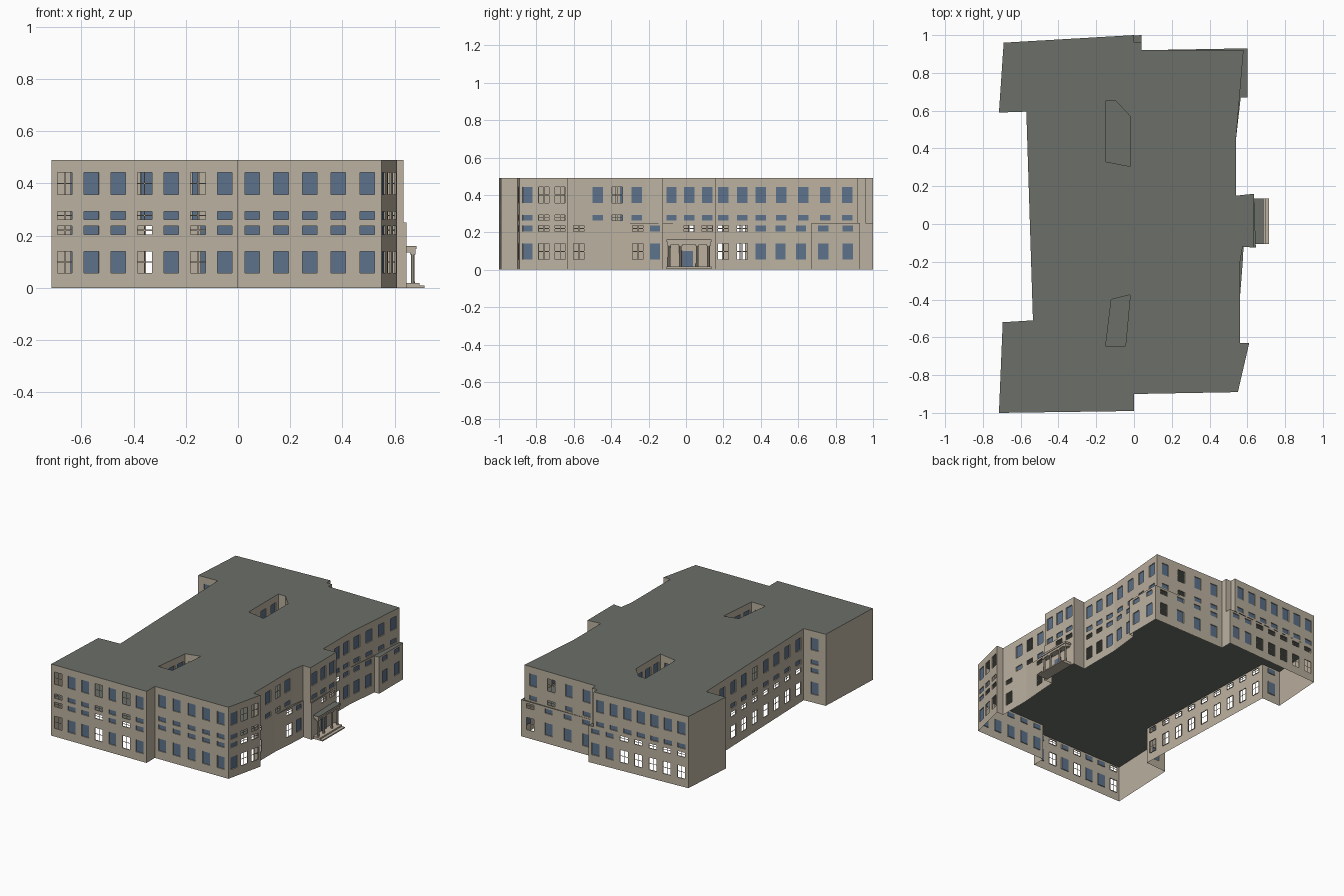
import bpy, bmesh
from mathutils import Vector

if "Cube" in bpy.data.objects:
    bpy.data.objects.remove(bpy.data.objects["Cube"], do_unlink=True)


def material(name, rgb):
    m = bpy.data.materials.new(name)
    m.use_nodes = True
    m.diffuse_color = (*rgb, 1)
    m.node_tree.nodes["Principled BSDF"].inputs["Base Color"].default_value = (*rgb, 1)
    return m


MATS = [material("beige_wall", (0.50, 0.44, 0.35)),
        material("grey_roof", (0.15, 0.16, 0.14)),
        material("blue_glass", (0.11, 0.17, 0.26))]
WALL, ROOF, GLASS = range(3)
MID, TOP = 0.25, 0.49
SMALL, BIG = 0, 1
LOW_ROWS = [(0.056, 0.14, BIG), (0.205, 0.236, SMALL)]
HIGH_ROWS = [(0.262, 0.293, SMALL), (0.358, 0.442, BIG)]
HALF, RECESS, BAR = 0.028, 0.006, 0.002


def finish(bm, name):
    bmesh.ops.remove_doubles(bm, verts=bm.verts, dist=0.0001)
    me = bpy.data.meshes.new(name)
    bm.to_mesh(me)
    bm.free()
    for m in MATS:
        me.materials.append(m)
    ob = bpy.data.objects.new(name, me)
    bpy.context.collection.objects.link(ob)
    return ob


# One straight wall; pattern letters: g glazed, o open, t small open only, - blank
def wall(bm, p, q, z0, z1, rows, pattern):
    p, q = Vector(p), Vector(q)
    length = (q - p).length
    along = (q - p) / length
    inward = Vector((-along.y, along.x))

    def quad(corners, mat):
        verts = []
        for u, z, d in corners:
            xy = p + along * u + inward * d
            verts.append(bm.verts.new((xy.x, xy.y, z)))
        bm.faces.new(verts).material_index = mat

    def flat(u0, u1, a, b, mat=WALL, d=0):
        quad([(u0, a, d), (u1, a, d), (u1, b, d), (u0, b, d)], mat)

    def window(u0, u1, a, b, kind):
        ring = [(u0, a), (u1, a), (u1, b), (u0, b)]
        for i, s in enumerate(ring):
            e = ring[(i + 1) % 4]
            quad([(*s, 0), (*e, 0), (*e, RECESS), (*s, RECESS)], WALL)
        if kind == "g":
            flat(u0, u1, a, b, GLASS, RECESS)
        else:
            c, m = (u0 + u1) / 2, (a + b) / 2
            flat(c - BAR, c + BAR, a, b, WALL, RECESS)
            flat(u0, u1, m - BAR, m + BAR, WALL, RECESS)

    start = 0
    for i, kind in enumerate(pattern):
        if kind == "-":
            continue
        c = (i + 0.5) / len(pattern) * length
        half = min(HALF, length * 0.3)
        u0, u1 = c - half, c + half
        flat(start, u0, z0, z1)
        z = z0
        for a, b, size in rows:
            if kind == "t" and size == BIG:
                continue
            flat(u0, u1, z, a)
            window(u0, u1, a, b, kind)
            z = b
        flat(u0, u1, z, z1)
        start = u1
    flat(start, length, z0, z1)


def walls(name, outline, z0, z1, rows):
    bm = bmesh.new()
    for i, (x, y, pattern) in enumerate(outline):
        wall(bm, (x, y), outline[(i + 1) % len(outline)][:2], z0, z1, rows, pattern)
    finish(bm, name)


# Flat slab filled from an outline and optional holes
def slab(name, z, loops):
    bm = bmesh.new()
    for loop in loops:
        vs = [bm.verts.new((x, y, z)) for x, y, _ in loop]
        for i, v in enumerate(vs):
            bm.edges.new((v, vs[(i + 1) % len(vs)]))
    bmesh.ops.triangle_fill(bm, edges=bm.edges[:], use_beauty=True, normal=(0, 0, 1))
    for f in bm.faces:
        f.material_index = ROOF
        if f.normal.z < 0:
            f.normal_flip()
    bmesh.ops.dissolve_limit(bm, angle_limit=0.01, verts=bm.verts[:], edges=bm.edges[:])
    finish(bm, name)


# Outlines run anticlockwise; each corner carries the windows of the wall after it
front = [(-0.715, -1.0, "oggogog"), (0, -0.99, "-"), (0, -0.9, "ggggg"),
         (0.55, -0.89, "goo")]
low_right = [(0.61, -0.63, "-"), (0.56, -0.63, "o-"), (0.56, -0.4, "-o"),
             (0.575, -0.21, "g"), (0.58, -0.12, "-"), (0.645, -0.125, "-tt"),
             (0.635, 0.16, "-"), (0.54, 0.15, "oog"), (0.54, 0.45, "gg"),
             (0.565, 0.67, "-"), (0.6, 0.67, "gg"), (0.6, 0.93, "oggg"),
             (0.04, 0.92, "-"), (0.04, 1.0, "ggooooo")]
high_right = [(0.61, -0.63, "-"), (0.56, -0.63, "-gog"), (0.56, -0.21, "-"),
              (0.575, -0.12, "-"), (0.635, -0.125, "ggg"), (0.635, 0.16, "-"),
              (0.54, 0.15, "ggg"), (0.54, 0.45, "gggg"), (0.58, 0.92, "gogg"),
              (0.04, 0.92, "-"), (0.04, 0.96, "-"), (0, 0.96, "-"), (0, 1.0, "ggggggg")]


def left(pattern):
    return [(-0.69, 0.96, "-"), (-0.715, 0.59, "g"), (-0.57, 0.595, pattern),
            (-0.535, -0.51, "g"), (-0.695, -0.52, "-")]


lower = front + low_right + left("ooooooooo")
upper = front + high_right + left("ggggogggg")

# Courtyard shafts run clockwise so their walls face inside
back_court = [(-0.15, 0.65, "-"), (-0.095, 0.65, "g"), (-0.02, 0.57, "ggg"),
              (-0.02, 0.305, "g"), (-0.15, 0.33, "ggg")]
front_court = [(-0.12, -0.40, "g"), (-0.02, -0.375, "ggg"),
               (-0.045, -0.645, "g"), (-0.15, -0.645, "ggg")]

walls("lower_walls", lower, 0, MID, LOW_ROWS)
walls("upper_walls", upper, MID, TOP, HIGH_ROWS)
walls("back_courtyard_walls", back_court, MID, TOP, HIGH_ROWS)
walls("front_courtyard_walls", front_court, MID, TOP, HIGH_ROWS)
slab("middle_floor", MID, [lower])
slab("roof", TOP, [upper, back_court, front_court])


def box(name, x, y, z, mat=WALL):
    bm = bmesh.new()
    bmesh.ops.create_cube(bm, size=1)
    for v in bm.verts:
        for k, (a, b) in enumerate((x, y, z)):
            v.co[k] = a if v.co[k] < 0 else b
    for f in bm.faces:
        f.material_index = mat
    return finish(bm, name)


# Entrance porch: steps, door, columns, beam and roof
box("lower_step", (0.635, 0.715), (-0.105, 0.135), (0, 0.008))
box("upper_step", (0.635, 0.695), (-0.105, 0.135), (0.008, 0.018))
box("door", (0.638, 0.645), (-0.018, 0.038), (0.018, 0.10), GLASS)
box("porch_beam", (0.64, 0.68), (-0.1, 0.13), (0.135, 0.148))
box("porch_cornice", (0.638, 0.685), (-0.105, 0.135), (0.148, 0.158))
box("porch_roof", (0.638, 0.685), (-0.105, 0.135), (0.158, 0.161), ROOF)
for i, y in enumerate((-0.09, -0.03, 0.06, 0.12)):
    bm = bmesh.new()
    bmesh.ops.create_cone(bm, cap_ends=True, segments=10, radius1=0.008,
                          radius2=0.007, depth=0.117)
    bmesh.ops.translate(bm, verts=bm.verts, vec=(0.67, y, 0.0765))
    finish(bm, f"porch_column_{i + 1}")
    box(f"column_cap_{i + 1}", (0.66, 0.68), (y - 0.01, y + 0.01), (0.128, 0.136))
